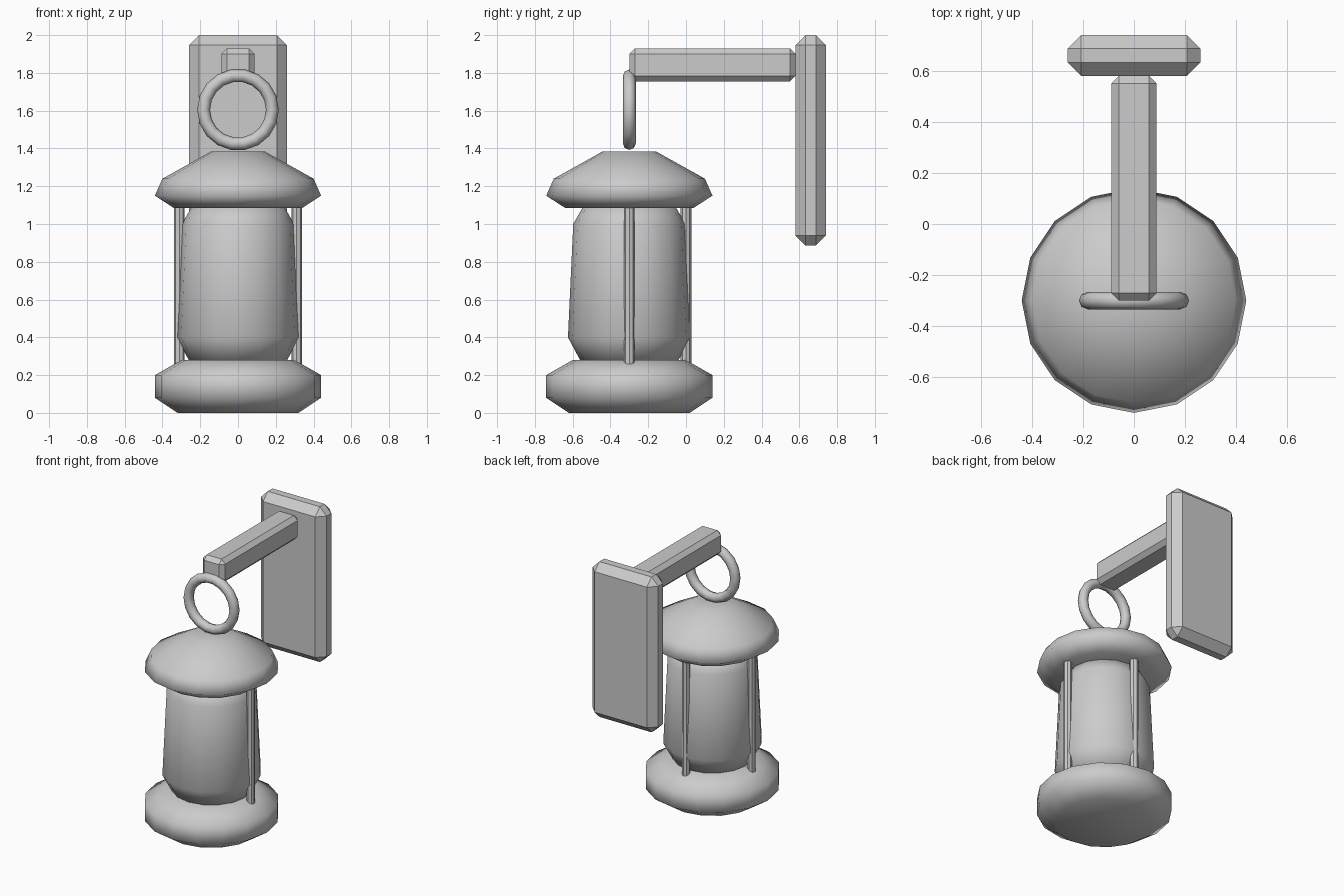
import bpy, bmesh
from math import cos, sin, pi

cube = bpy.data.objects.get("Cube")
if cube:
    bpy.data.objects.remove(cube)

# Single grey finish
grey = bpy.data.materials.new("light_grey")
grey.use_nodes = True
colour = (0.6, 0.6, 0.6, 1)
grey.diffuse_color = colour
grey.node_tree.nodes["Principled BSDF"].inputs["Base Color"].default_value = colour

AXIS_Y = -0.30  # depth of the lantern's axis


def add_object(name, bm, smooth):
    bmesh.ops.recalc_face_normals(bm, faces=bm.faces)
    mesh = bpy.data.meshes.new(name)
    bm.to_mesh(mesh)
    bm.free()
    mesh.materials.append(grey)
    for p in mesh.polygons:
        p.use_smooth = smooth
    ob = bpy.data.objects.new(name, mesh)
    bpy.context.collection.objects.link(ob)
    return ob


def turned(name, profile, sides=16, x=0, y=AXIS_Y, smooth=True):
    """Closed solid of revolution from (radius, height) points."""
    bm = bmesh.new()
    rings = [[bm.verts.new((x + r * cos(2 * pi * i / sides),
                            y + r * sin(2 * pi * i / sides), z))
              for i in range(sides)] for r, z in profile]
    for a, b in zip(rings, rings[1:]):
        for i in range(sides):
            j = (i + 1) % sides
            bm.faces.new((a[i], a[j], b[j], b[i]))
    bm.faces.new(rings[0])
    bm.faces.new(rings[-1])
    return add_object(name, bm, smooth)


def chamfered_box(name, low, high, chamfer):
    bm = bmesh.new()
    bmesh.ops.create_cube(bm, size=1)
    for v in bm.verts:
        v.co = [lo if c < 0 else hi for c, lo, hi in zip(v.co, low, high)]
    ob = add_object(name, bm, False)
    mod = ob.modifiers.new("Chamfer", 'BEVEL')
    mod.width = chamfer
    mod.segments = 1
    mod.limit_method = 'NONE'
    return ob


# Wall bracket
chamfered_box("wall_plate", (-0.26, 0.58, 0.885), (0.26, 0.74, 2.0), 0.053)
chamfered_box("bracket_arm", (-0.088, -0.30, 1.755), (0.088, 0.58, 1.93), 0.029)

# Lantern body
turned("lantern_base", [(0.32, 0.0), (0.44, 0.08), (0.44, 0.20), (0.30, 0.28)])
turned("lantern_glass", [(0.25, 0.26), (0.325, 0.40), (0.297, 1.0), (0.24, 1.10)])
turned("lantern_cap", [(0.34, 1.085), (0.44, 1.15), (0.40, 1.24), (0.14, 1.385)])

# Guard rods on both sides and at the back
for name, dx, dy in (("left", 1, 0), ("back", 0, 1), ("right", -1, 0)):
    turned(name + "_rod", [(0.028, 0.255), (0.028, 1.10)], 8,
           0.31 * dx, AXIS_Y + 0.30 * dy, smooth=False)

# Hanging ring
bpy.ops.mesh.primitive_torus_add(
    major_segments=18, minor_segments=8, major_radius=0.182, minor_radius=0.034,
    location=(0, AXIS_Y, 1.605), rotation=(pi / 2, 0, 0))
ring = bpy.context.object
ring.name = "hanging_ring"
ring.data.materials.append(grey)
bpy.ops.object.shade_smooth()
